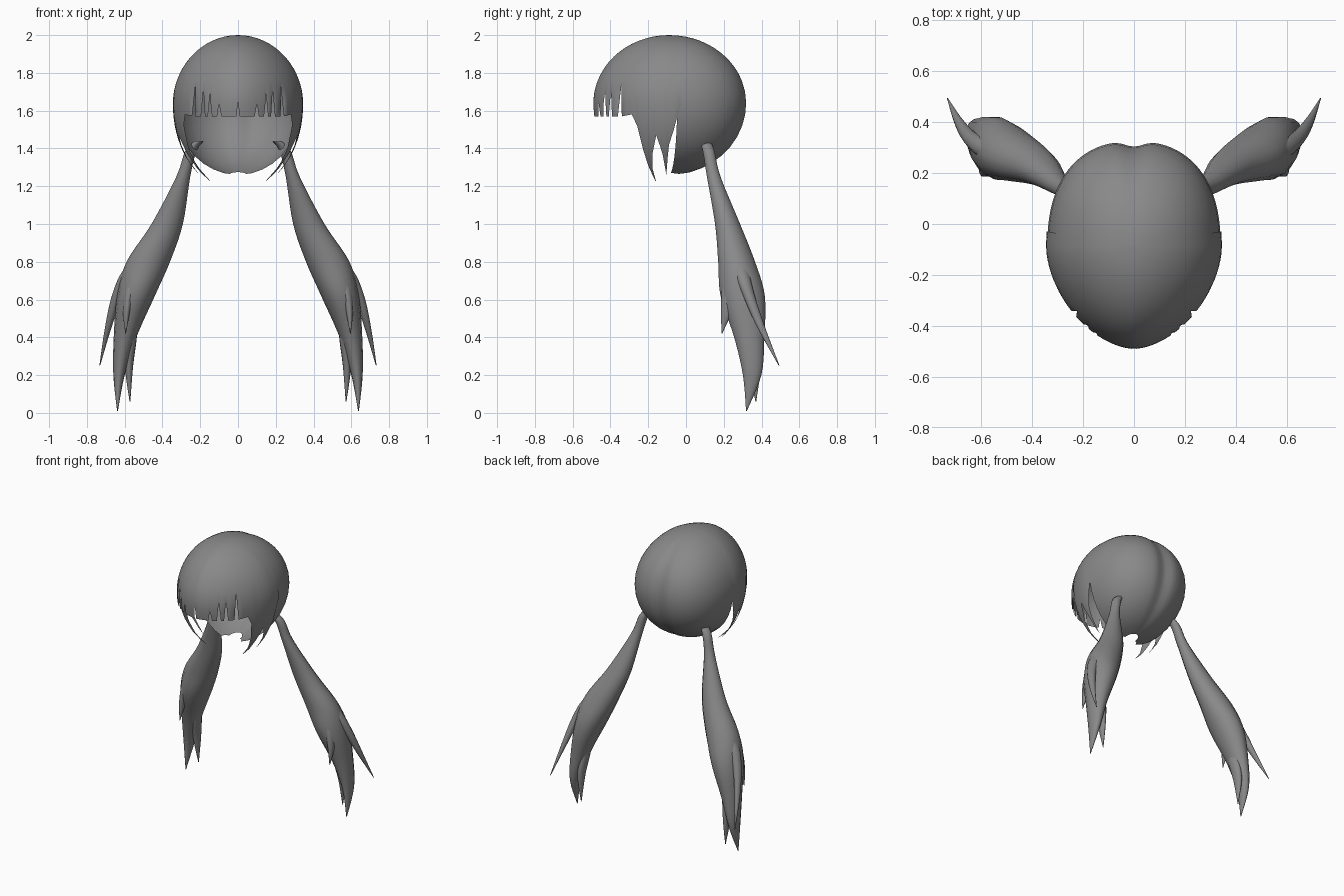
import bpy, bmesh
from math import sin, cos, asin, radians, pi, exp

if "Cube" in bpy.data.objects:
    bpy.data.objects.remove(bpy.data.objects["Cube"])

hair = bpy.data.materials.new("hair_grey")
hair.use_nodes = True
GREY = (0.25, 0.25, 0.25, 1)
hair.diffuse_color = GREY
hair.node_tree.nodes["Principled BSDF"].inputs["Base Color"].default_value = GREY

CENTRE_Y, CENTRE_Z = -0.09, 1.64
WIDTH, HEIGHT = 0.34, 0.36
FRONT_DEPTH, BACK_DEPTH = 0.4, 0.415


def finish(name, bm):
    """Turn a bmesh into a smooth shaded hair object."""
    bmesh.ops.remove_doubles(bm, verts=bm.verts, dist=0.0005)
    bmesh.ops.recalc_face_normals(bm, faces=bm.faces)
    mesh = bpy.data.meshes.new(name)
    bm.to_mesh(mesh)
    bm.free()
    mesh.materials.append(hair)
    mesh.shade_smooth()
    obj = bpy.data.objects.new(name, mesh)
    bpy.context.collection.objects.link(obj)


def bridge(bm, rows, closed=False):
    """Skin neighbouring rows of vertices with quads."""
    for a, b in zip(rows, rows[1:]):
        n = len(a)
        for i in range(n if closed else n - 1):
            j = (i + 1) % n
            bm.faces.new((a[i], a[j], b[j], b[i]))


def power(v, p):
    return (abs(v) ** p) * (1 if v >= 0 else -1)


def hem_height(hem, deg):
    """Interpolate the hem between its (azimuth, height) keys."""
    for (a, za), (b, zb) in zip(hem, hem[1:]):
        if a <= deg <= b:
            return za + (zb - za) * (deg - a) / (b - a)
    return hem[-1][1]


def scalp_point(deg, elev, drop, flare):
    """Point on the head; azimuth 0 is the front, 90 the side, 180 the back."""
    a = radians(deg)
    p, depth = (0.85, BACK_DEPTH) if deg > 90 else (1.15, FRONT_DEPTH)
    ring = cos(elev)
    grow = 1 + flare * (1 - sin(elev))
    cleft = 1 - 0.05 * exp(-((180 - deg) / 6) ** 2) * ring
    x = WIDTH * grow * power(sin(a), p) * ring
    y = -depth * power(cos(a), p) * ring * cleft
    return x, CENTRE_Y + y, CENTRE_Z + sin(elev) * (HEIGHT if elev > 0 else drop)


def hair_sheet(name, hem, drop, flare, upper=12, lower=10):
    """Half a cap from the crown to a cut hem, mirrored to the other side."""
    first, last = hem[0][0], hem[-1][0]
    azimuths = sorted({a for a, z in hem} | set(range(first, last + 1, 4)))
    brow = asin(0.12 / HEIGHT)
    bm = bmesh.new()
    columns = []
    for deg in azimuths:
        dz = hem_height(hem, deg) - CENTRE_Z
        low = asin(dz / (HEIGHT if dz > 0 else drop))
        elevs = [pi / 2 + (brow - pi / 2) * r / upper for r in range(upper)]
        elevs += [brow + (low - brow) * r / lower for r in range(lower + 1)]
        columns.append([bm.verts.new(scalp_point(deg, e, drop, flare)) for e in elevs])
    bridge(bm, columns)
    half = bm.verts[:] + bm.edges[:] + bm.faces[:]
    bmesh.ops.mirror(bm, geom=half, axis='X', merge_dist=0.0005)
    finish(name, bm)


# Fringe with narrow slits, then two long pointed locks at the temple
fringe = [(0, 1.66), (2, 1.57)]
for slit, top in ((20, 1.64), (29, 1.7), (36, 1.71), (46, 1.75)):
    fringe += [(slit - 2, 1.57), (slit, top), (slit + 2, 1.57)]
temple = [(57, 1.58), (61, 1.52), (63, 1.4), (65, 1.22), (71, 1.36), (77, 1.47),
          (82, 1.37), (85, 1.26), (90, 1.42), (96, 1.63)]
hair_sheet("fringe_and_temple_locks", fringe + temple, 0.47, 0.014)

# Rounded back of the hair, parted by a shallow cleft
hair_sheet("back_hair", [(94, 1.27), (135, 1.265), (180, 1.275)], 0.38, 0.0)


def spline(a, b, c, d, t):
    return 0.5 * (2 * b + (c - a) * t + (2 * a - 5 * b + 4 * c - d) * t * t
                  + (3 * b - a - 3 * c + d) * t ** 3)


def strand(name, keys, side, steps=5, sides=14):
    """Loft oval rings along keys of (x, y, z, half width, half depth)."""
    pad = [keys[0]] + keys + [keys[-1]]
    path = []
    for k in range(len(keys) - 1):
        quad = pad[k:k + 4]
        path += [[spline(*v, s / steps) for v in zip(*quad)] for s in range(steps)]
    path.append(keys[-1])
    bm = bmesh.new()
    rings = []
    for x, y, z, rx, ry in path:
        rx, ry = max(rx, 0.001), max(ry, 0.001)
        rings.append([bm.verts.new((side * (x + rx * cos(2 * pi * i / sides)),
                                    y + ry * sin(2 * pi * i / sides), z))
                      for i in range(sides)])
    bridge(bm, rings, closed=True)
    bm.faces.new(rings[0])
    bm.faces.new(rings[-1])
    finish(name, bm)


# Twin tails: a full body, a split tip, and two loose locks growing out of it
TAIL = {
    "tail_body": [(.205, .1, 1.44, .025, .03), (.25, .12, 1.385, .03, .032),
                  (.29, .147, 1.25, .037, .037), (.375, .22, 1.0, .083, .068),
                  (.475, .268, .8, .115, .1), (.54, .3, .62, .1, .12),
                  (.598, .335, .4, .06, .082), (.63, .35, .2, .03, .05),
                  (.638, .32, .01, .002, .002)],
    "tail_second_tip": [(.55, .31, .6, .015, .02), (.562, .33, .42, .028, .045),
                        (.577, .36, .25, .022, .035), (.572, .37, .06, .002, .002)],
    "tail_outer_lock": [(.46, .26, .9, .015, .015), (.565, .29, .76, .04, .04),
                        (.635, .33, .63, .03, .032), (.685, .395, .46, .018, .022),
                        (.732, .493, .25, .002, .002)],
    "tail_inner_lock": [(.52, .27, .84, .01, .015), (.56, .245, .7, .035, .05),
                        (.588, .22, .56, .022, .035), (.595, .19, .42, .002, .002)],
}
for word, side in (("left", 1), ("right", -1)):
    for part, keys in TAIL.items():
        strand(f"{word}_{part}", keys, side)
